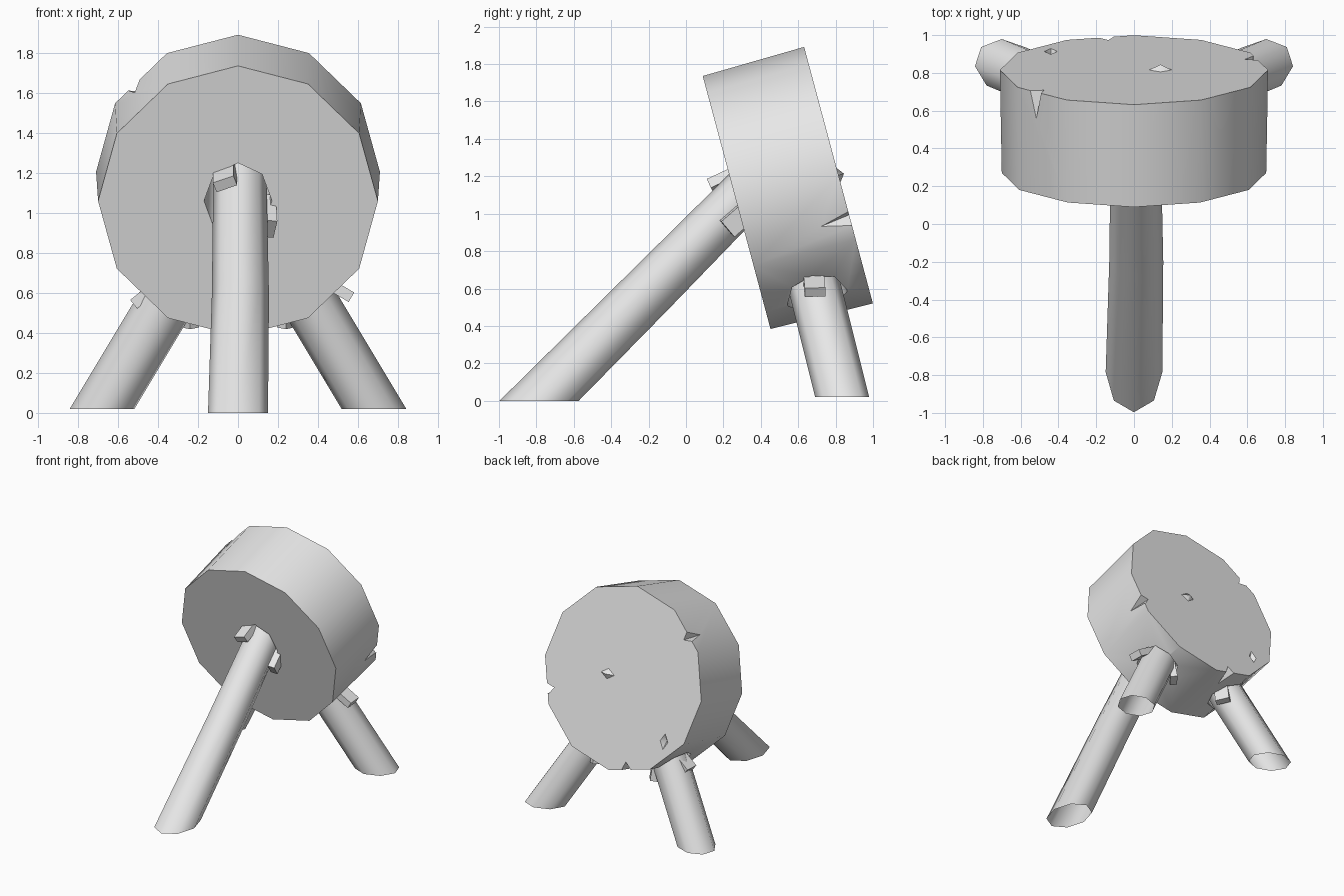
import bpy, bmesh
from math import cos, sin, pi, radians
from mathutils import Vector, Matrix

old = bpy.data.objects.get("Cube")
if old:
    bpy.data.objects.remove(old, do_unlink=True)

# One plain grey for everything
grey = bpy.data.materials.new("pale_grey")
grey.use_nodes = True
grey.diffuse_color = (0.8, 0.8, 0.8, 1)
grey.node_tree.nodes["Principled BSDF"].inputs["Base Color"].default_value = (0.8, 0.8, 0.8, 1)


def add_object(name, bm, smooth=False):
    bmesh.ops.recalc_face_normals(bm, faces=bm.faces)
    mesh = bpy.data.meshes.new(name)
    bm.to_mesh(mesh)
    bm.free()
    mesh.materials.append(grey)
    ob = bpy.data.objects.new(name, mesh)
    bpy.context.collection.objects.link(ob)
    if smooth:
        smooth_by_angle(ob)
    return ob


def activate(ob):
    bpy.ops.object.select_all(action='DESELECT')
    ob.select_set(True)
    bpy.context.view_layer.objects.active = ob


def smooth_by_angle(ob):
    activate(ob)
    bpy.ops.object.shade_smooth_by_angle(angle=radians(50))


def tube(name, centres, radii, floor=None, closed=False, smooth=False):
    """Eight-sided tube; its first ring may be cut level with the floor."""
    pts = [Vector(c) for c in centres]
    axis = (pts[-1] - pts[0]).normalized()
    u = (Vector((1, 0, 0)) - axis * axis.x).normalized()
    v = axis.cross(u)
    bm = bmesh.new()
    rings = []
    for i, (c, r) in enumerate(zip(pts, radii)):
        ring = []
        for k in range(8):
            a = k * pi / 4
            p = c + (u * cos(a) + v * sin(a)) * r
            if i == 0 and floor is not None:
                p += axis * ((floor - p.z) / axis.z)
            ring.append(bm.verts.new(p))
        rings.append(ring)
    for low, high in zip(rings, rings[1:]):
        for k in range(8):
            j = (k + 1) % 8
            bm.faces.new((low[k], low[j], high[j], high[k]))
    bm.faces.new(rings[-1])
    if closed:
        bm.faces.new(rings[0][::-1])
    return add_object(name, bm, smooth)


def wedge(name, outer, direction, radial):
    """Small peg driven from its outer end into the seat."""
    d = Vector(direction).normalized()
    t = d.cross(Vector(radial)).normalized()
    n = t.cross(d)
    frame = Matrix((t, n, d)).transposed().to_4x4()
    size = Matrix.Diagonal((0.11, 0.055, 0.2, 1))
    bm = bmesh.new()
    bmesh.ops.create_cube(bm, size=1, matrix=Matrix.Translation(Vector(outer) + d * 0.1) @ frame @ size)
    return add_object(name, bm)


# Seat: a tipped twelve-sided disc, local +z pointing to its underside
tilt = radians(15)
up = Vector((0, -sin(tilt), cos(tilt)))
under = Vector((0, -cos(tilt), -sin(tilt)))
seat_frame = Matrix((Vector((1, 0, 0)), up, under)).transposed().to_4x4()
seat_matrix = Matrix.Translation((0, 0.543, 1.133)) @ seat_frame
HALF = 0.282

bm = bmesh.new()
bmesh.ops.create_cone(bm, cap_ends=True, segments=12, radius1=0.71, radius2=0.70,
                      depth=2 * HALF, matrix=seat_matrix)
seat = add_object("seat", bm)
cutters = []


def nick(x, y, size, turn=0):
    """Diamond-shaped cutter on the top face of the seat."""
    bm = bmesh.new()
    bmesh.ops.create_uvsphere(bm, u_segments=4, v_segments=2, radius=1,
                              matrix=seat_matrix @ Matrix.Translation((x, y, -HALF))
                              @ Matrix.Rotation(turn, 4, 'Z') @ Matrix.Diagonal((*size, 1)))
    cutters.append(add_object("nick_cutter", bm))


# Chips in the rim and dents in the face
for degrees, rim in ((139, 0.69), (-20.5, 0.687), (257.5, 0.687)):
    a = radians(degrees)
    nick(rim * cos(a), rim * sin(a), (0.06, 0.042, 0.16), a)
nick(0.14, 0, (0.06, 0.04, 0.03))
nick(-0.44, -0.38, (0.035, 0.06, 0.04))

# Leg sockets
cutters.append(tube("socket_cutter", [(0, 0.03, 0.82), (0, 0.48, 1.27)], [0.17, 0.17], closed=True))


def back_axis(side, z):
    return (side * (0.68 - 0.6 * (z - 0.02)), 0.835 - 0.25 * (z - 0.02), z)


for side in (-1, 1):
    cutters.append(tube("socket_cutter", [back_axis(side, 0.25), back_axis(side, 0.76)],
                        [0.165, 0.165], closed=True))

for cutter in cutters:
    cutter.hide_render = True
    activate(seat)
    mod = seat.modifiers.new("cut", 'BOOLEAN')
    mod.operation = 'DIFFERENCE'
    mod.solver = 'EXACT'
    mod.object = cutter
    bpy.ops.object.modifier_apply(modifier=mod.name)
    bpy.data.objects.remove(cutter, do_unlink=True)
smooth_by_angle(seat)

# Legs: hollow at the foot
tube("front_leg", [(0, -0.785, 0), (0.012, -0.2, 0.585), (0.01, 0.27, 1.06), (0.01, 0.45, 1.24)],
     [0.15, 0.143, 0.135, 0.135], floor=0, smooth=True)
for side, word in ((-1, "right"), (1, "left")):
    tube("back_leg_" + word, [back_axis(side, 0.02), back_axis(side, 0.74)],
         [0.14, 0.14], floor=0.02, smooth=True)

# Wedges that hold the legs in their sockets
wedge("front_wedge_upper", (-0.065, 0.13, 1.145), (0, 0.9, 0.42), (-0.35, -0.3, 0.9))
wedge("front_wedge_side", (0.16, 0.22, 0.92), (-0.05, 0.75, 0.65), (0.9, -0.1, -0.3))
wedge("outer_wedge_left", (0.565, 0.69, 0.58), (-0.85, -0.05, 0.5), (0.5, 0, 0.85))
wedge("outer_wedge_right", (-0.52, 0.69, 0.545), (0.75, -0.05, 0.6), (-0.6, 0, 0.8))
for side, word in ((-1, "right"), (1, "left")):
    wedge("inner_wedge_" + word, (side * 0.25, 0.78, 0.43), (side * 0.05, -0.2, 1), (-side * 0.8, 0.6, 0))
